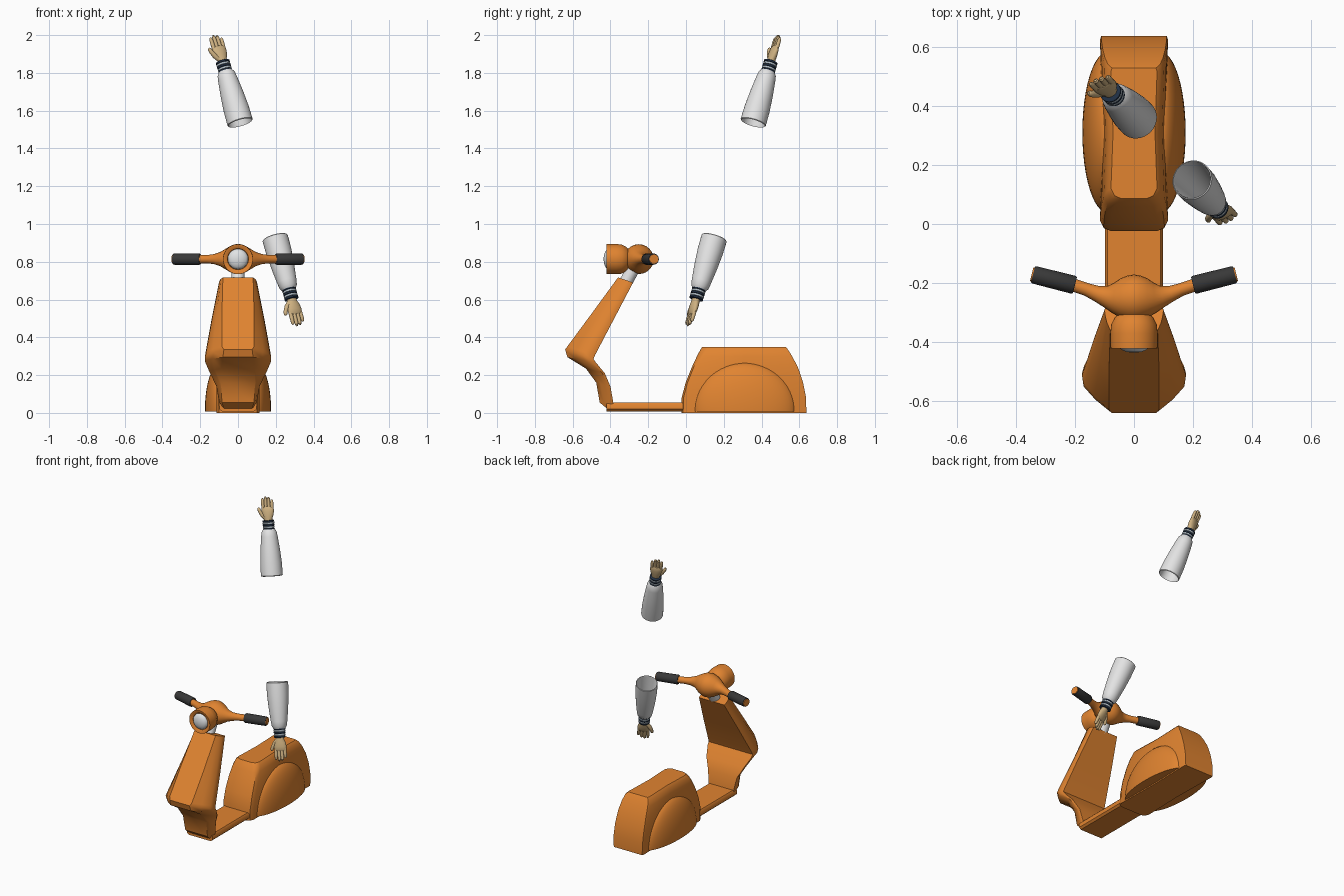
import bpy, bmesh, math
from mathutils import Vector, Matrix

if "Cube" in bpy.data.objects:
    bpy.data.objects.remove(bpy.data.objects["Cube"], do_unlink=True)


def material(name, r, g, b):
    m = bpy.data.materials.new(name)
    m.use_nodes = True
    m.diffuse_color = (r, g, b, 1)
    m.node_tree.nodes["Principled BSDF"].inputs["Base Color"].default_value = (r, g, b, 1)
    return m


orange = material("orange_paint", 0.75, 0.23, 0.03)
rubber = material("black_rubber", 0.04, 0.04, 0.04)
white = material("white_cloth", 0.77, 0.77, 0.77)
glass = material("pale_lens", 0.75, 0.77, 0.78)
navy = material("navy_stripe", 0.015, 0.03, 0.06)
pale_blue = material("pale_blue_stripe", 0.6, 0.7, 0.78)
skin = material("tan_skin", 0.62, 0.44, 0.22)


def finish(name, bm, mat, angle=40):
    bmesh.ops.recalc_face_normals(bm, faces=bm.faces)
    me = bpy.data.meshes.new(name)
    bm.to_mesh(me)
    bm.free()
    me.materials.append(mat)
    me.shade_smooth()
    me.set_sharp_from_angle(angle=math.radians(angle))
    ob = bpy.data.objects.new(name, me)
    bpy.context.collection.objects.link(ob)
    return ob


def loft(name, rings, mat, frame=None, angle=40):
    """Skin a list of equal point rings and cap both ends."""
    bm = bmesh.new()
    frame = frame or Matrix()
    loops = [[bm.verts.new(frame @ Vector(p)) for p in ring] for ring in rings]
    n = len(loops[0])
    for a, b in zip(loops, loops[1:]):
        for i in range(n):
            j = (i + 1) % n
            bm.faces.new((a[i], a[j], b[j], b[i]))
    bm.faces.new(loops[0])
    bm.faces.new(loops[-1])
    return finish(name, bm, mat, angle)


def tube(name, path, radii, mat, frame=None, n=24, flat=1, axis=None):
    """Round or flattened tube through the path points."""
    pts = [Vector(p) for p in path]
    rings = []
    for k, (p, r) in enumerate(zip(pts, radii)):
        d = Vector(axis) if axis else pts[min(k + 1, len(pts) - 1)] - pts[max(k - 1, 0)]
        q = d.to_track_quat('Z', 'Y')
        rings.append([p + q @ Vector((r * math.cos(t), r * flat * math.sin(t), 0))
                      for t in (math.tau * i / n for i in range(n))])
    return loft(name, rings, mat, frame)


def mirrored(half):
    return half + [(-x, y, z) for x, y, z in reversed(half)]


# Leg shield: front edge, back edge, half width, front half width
shield = [
    (-.36, .717, -.28, .69, .10, .08),
    (-.50, .525, -.385, .49, .14, .085),
    (-.628, .352, -.482, .305, .173, .085),
    (-.64, .335, -.49, .285, .176, .075),
    (-.628, .295, -.478, .268, .175, .08),
    (-.53, .235, -.43, .21, .15, .09),
    (-.475, .16, -.40, .14, .115, .09),
    (-.457, .055, -.385, .055, .10, .085),
    (-.40, .008, -.38, .008, .08, .07),
]
rings = []
for fy, fz, by, bz, w, wf in shield:
    f, b = Vector((0, fy, fz)), Vector((0, by, bz))
    half = [(wx, *f.lerp(b, t)[1:]) for wx, t in
            ((wf, 0), (wf * .45 + w * .55, .3), (w * .97, .6), (w, .85), (w * .96, 1))]
    rings.append(mirrored(half))
loft("leg_shield", rings, orange, angle=35)

# Foot board
rings = [mirrored([(.085, y, .008), (.098, y, .02), (.098, y, .045), (.09, y, .056)])
         for y in (-.42, .03)]
loft("foot_board", rings, orange)

# Rear body: height, front, back, half width
levels = [(0, -.025, .637, .113), (.08, -.023, .636, .115), (.16, -.002, .62, .114),
          (.24, .03, .593, .11), (.30, .058, .562, .102), (.335, .076, .54, .092),
          (.35, .086, .528, .078)]
rings = []
for z, y0, y1, w in levels:
    rings.append(mirrored([(w - .035, y0, z), (w - .012, y0 + .01, z), (w, y0 + .035, z),
                           (w - .007, (y0 + y1) / 2, z), (w, y1 - .012, z),
                           (w - .004, y1, z)]))
loft("rear_body", rings, orange, angle=38)

# Side cowls: bulging half domes
for side, label in ((1, "left"), (-1, "right")):
    bm = bmesh.new()
    bmesh.ops.create_uvsphere(bm, u_segments=48, v_segments=24, radius=1)
    bmesh.ops.transform(bm, verts=bm.verts, matrix=Matrix.Translation((side * .09, .31, .02))
                        @ Matrix.Diagonal((.085, .272, .245, 1)))
    cut = bmesh.ops.bisect_plane(bm, geom=bm.verts[:] + bm.edges[:] + bm.faces[:],
                                 plane_co=(0, 0, .008), plane_no=(0, 0, -1), clear_outer=True)
    bmesh.ops.holes_fill(bm, edges=[e for e in cut["geom_cut"] if isinstance(e, bmesh.types.BMEdge)])
    finish(label + "_cowl", bm, orange)

# Steering column
tube("steering_column", [(0, -.325, .68), (0, -.265, .79)], [.035, .035], white)

# Handlebar: swept and tapering from a bulb in the middle
HZ = .814
half = [(.02, -.25, .076), (.045, -.25, .067), (.07, -.249, .052), (.095, -.245, .037),
        (.125, -.236, .027), (.16, -.222, .022), (.21, -.205, .022)]
bar = [(-x, y, r) for x, y, r in reversed(half)] + [(0, -.25, .079)] + half
tube("handlebar", [(x, y, HZ) for x, y, r in bar], [r for x, y, r in bar], orange)
for s, label in ((1, "left"), (-1, "right")):
    a, b = Vector((s * .2, -.207, HZ)), Vector((s * .342, -.171, HZ))
    tube(label + "_grip", [a, a.lerp(b, .04), a.lerp(b, .95), b], [.028, .031, .03, .028], rubber)
    tube(label + "_grip_cap", [a.lerp(b, .95), b + (b - a) * .03], [.025, .024], orange)

# Headlight housing with a recessed front, and its lens
housing = [(-.40, .054), (-.412, .056), (-.422, .074), (-.422, .079), (-.37, .08),
           (-.34, .077), (-.315, .064), (-.30, .045), (-.295, .02)]
tube("headlight_housing", [(0, y, .814) for y, r in housing], [r for y, r in housing],
     orange, n=40, axis=(0, 1, 0))
lens = [(math.sin(t), math.cos(t)) for t in (math.radians(a) for a in (0, 20, 40, 60, 80))]
tube("headlight_lens", [(0, -.41 - .026 * s, .814) for s, c in lens], [.054 * c for s, c in lens],
     glass, n=40, axis=(0, -1, 0))


def ellipse(cx, z, rx, ry, n=20):
    return [(cx + rx * math.cos(t), ry * math.sin(t), z)
            for t in (math.tau * i / n for i in range(n))]


def arm(label, start, tip):
    """Sleeve, striped cuff and hand; local z runs to the fingertips, local x to the thumb."""
    start, tip = Vector(start), Vector(tip)
    a = (tip - start).normalized()
    t = Vector((-.92, -.38, 0))
    t = (t - a * t.dot(a)).normalized()
    frame = Matrix.Translation(start) @ Matrix((t, a.cross(t), a)).transposed().to_4x4()

    # Hollow sleeve, from the inside out
    sleeve = [(.27, .036), (.24, .046), (.01, .062), (0, .065), (.004, .069), (.08, .068),
              (.17, .061), (.25, .052), (.28, .047), (.295, .037)]
    loft(label + "_sleeve", [ellipse(0, z, r, r, 32) for z, r in sleeve], white, frame)

    # Cuff bands
    for i in range(5):
        z = .29 + i * .0125
        rr = (.033, .037, .037, .033)
        zs = (z, z + .002, z + .0105, z + .0125)
        loft(f"{label}_cuff_band_{i + 1}", [ellipse(0, h, r, r, 28) for h, r in zip(zs, rr)],
             pale_blue if i % 2 else navy, frame)

    # Palm
    palm = [(.345, .025, .021), (.365, .027, .021), (.385, .036, .021), (.41, .04, .019),
            (.43, .039, .015), (.438, .034, .01)]
    loft(label + "_palm", [ellipse(0, z, x, y) for z, x, y in palm], skin, frame)

    # Fingers and thumb
    for i, end in enumerate((.492, .503, .499, .482)):
        x0, x1 = .028 - i * .0187, .03 - i * .02
        path = [(x0 + (x1 - x0) * k, 0, .42 + (end - .42) * k) for k in (0, .5, .9, 1)]
        tube(f"{label}_finger_{i + 1}", path, [.0105, .0105, .009, .004], skin, frame, n=12)
    tube(label + "_thumb", [(.012, 0, .362), (.037, .003, .388), (.052, .005, .415),
                            (.056, .005, .43), (.057, .005, .435)],
         [.014, .013, .011, .009, .004], skin, frame, n=12)


arm("raised_arm", (.012, .355, 1.535), (-.122, .49, 2.0))
arm("lowered_arm", (.196, .15, .928), (.322, .012, .462))
